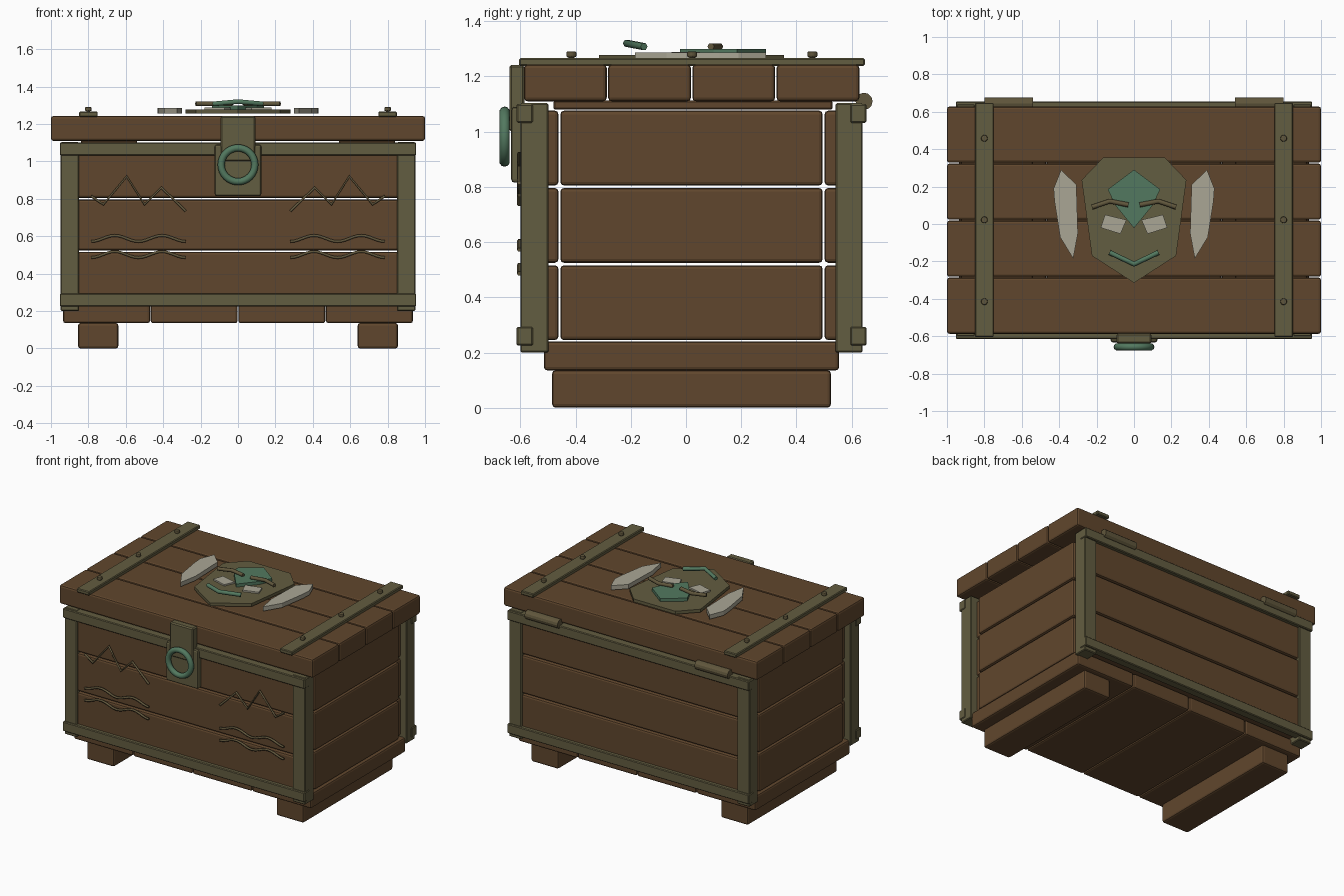
import bpy, bmesh, math
from mathutils import Vector

if "Cube" in bpy.data.objects:
    bpy.data.objects.remove(bpy.data.objects["Cube"])


def material(name, rgb):
    m = bpy.data.materials.new(name)
    m.diffuse_color = (*rgb, 1)
    m.use_nodes = True
    m.node_tree.nodes["Principled BSDF"].inputs["Base Color"].default_value = m.diffuse_color
    return m


WOOD = material("brown_wood", (0.118, 0.062, 0.026))
OLIVE = material("olive_metal", (0.124, 0.109, 0.052))
BRONZE = material("aged_bronze", (0.118, 0.094, 0.045))
TEAL = material("teal_patina", (0.085, 0.190, 0.115))
BONE = material("pale_bone", (0.40, 0.38, 0.30))


def finish(name, bm, mat, bevel=0.0, segs=2, smooth=False):
    bmesh.ops.recalc_face_normals(bm, faces=bm.faces)
    me = bpy.data.meshes.new(name)
    bm.to_mesh(me)
    bm.free()
    me.materials.append(mat)
    ob = bpy.data.objects.new(name, me)
    bpy.context.collection.objects.link(ob)
    if bevel:
        mod = ob.modifiers.new("soft_edges", 'BEVEL')
        mod.width, mod.segments = bevel, segs
    if smooth:
        me.polygons.foreach_set("use_smooth", [True] * len(me.polygons))
    return ob


def box(name, x, y, z, mat, bevel=0.005, segs=1):
    """Box from (low, high) ranges on each axis."""
    bm = bmesh.new()
    bmesh.ops.create_cube(bm, size=1)
    for v in bm.verts:
        v.co = [r[0] if c < 0 else r[1] for c, r in zip(v.co, (x, y, z))]
    return finish(name, bm, mat, bevel, segs)


def plank(name, x, y, z):
    return box(name, x, y, z, WOOD, 0.013, 2)


def flip(r, s):
    return r if s > 0 else (-r[1], -r[0])


def plate(name, pts, z0, z1, mat, bevel=0.0):
    """Flat polygon in the lid plane, given thickness."""
    bm = bmesh.new()
    f = bm.faces.new([bm.verts.new((px, py, z0)) for px, py in pts])
    ext = bmesh.ops.extrude_face_region(bm, geom=[f])
    for v in ext["geom"]:
        if isinstance(v, bmesh.types.BMVert):
            v.co.z = z1
    return finish(name, bm, mat, bevel, 1)


def cylinder(name, loc, r, length, mat, sides, axis='Z', bevel=0.0):
    bm = bmesh.new()
    bmesh.ops.create_cone(bm, cap_ends=True, segments=sides, radius1=r, radius2=r, depth=length)
    for v in bm.verts:
        c = v.co.copy()
        if axis == 'X':
            c = Vector((c.z, c.x, c.y))
        v.co = c + Vector(loc)
    return finish(name, bm, mat, bevel, 2)


def tube(name, pts, r, mat):
    """Thin rod along a polyline."""
    cu = bpy.data.curves.new(name, 'CURVE')
    cu.dimensions = '3D'
    cu.bevel_depth, cu.bevel_resolution, cu.use_fill_caps = r, 1, True
    sp = cu.splines.new('POLY')
    sp.points.add(len(pts) - 1)
    for p, co in zip(sp.points, pts):
        p.co = (*co, 1)
    cu.materials.append(mat)
    ob = bpy.data.objects.new(name, cu)
    bpy.context.collection.objects.link(ob)
    return ob


# Base: four floor planks on two skids
for i in range(4):
    x0 = -0.935 + i * 0.4685
    plank("floor_plank", (x0, x0 + 0.4645), (-0.515, 0.555), (0.135, 0.24))
for s in (-1, 1):
    plank("skid", flip((0.64, 0.855), s), (-0.485, 0.525), (0.0, 0.136))

# Walls: three courses of planks on each side
for i in range(3):
    z = (0.245 + i * 0.28, 0.516 + i * 0.28)
    plank("front_plank", (-0.9, 0.9), (-0.587, -0.462), z)
    plank("back_plank", (-0.9, 0.9), (0.502, 0.627), z)
    for s in (-1, 1):
        plank("side_plank", flip((0.82, 0.925), s), (-0.455, 0.495), z)

# Metal frame: corner posts with top and bottom rails
for name, post_y, rail_y in (("front", (-0.6, -0.498), (-0.614, -0.555)),
                             ("back", (0.542, 0.64), (0.595, 0.654))):
    for s in (-1, 1):
        box(name + "_post", flip((0.85, 0.948), s), post_y, (0.2, 1.103), OLIVE)
    for z in ((0.225, 0.293), (1.032, 1.1)):
        box(name + "_rail", (-0.953, 0.953), rail_y, z, OLIVE)

# Lid: four planks, battens below, straps with studs above
for i in range(4):
    y0 = -0.587 + i * 0.305
    plank("lid_plank", (-1, 1), (y0, y0 + 0.3), (1.11, 1.243))
for s in (-1, 1):
    box("lid_batten", flip((0.54, 0.84), s), (-0.48, 0.53), (1.08, 1.112), WOOD)
    box("lid_strap", flip((0.75, 0.85), s), (-0.605, 0.648), (1.238, 1.266), OLIVE)
    for y in (-0.415, 0.022, 0.458):
        cylinder("stud_neck", (0.8 * s, y, 1.268), 0.01, 0.02, BRONZE, 8)
        cylinder("stud_head", (0.8 * s, y, 1.28), 0.019, 0.022, BRONZE, 8, bevel=0.006)
    cylinder("hinge_barrel", (0.67 * s, 0.645, 1.11), 0.031, 0.26, BRONZE, 12, 'X')

# Latch: hasp, lock plate and pull ring
box("hasp", (-0.093, 0.093), (-0.64, -0.585), (1.0, 1.242), OLIVE, 0.008)
box("lock_plate", (-0.125, 0.125), (-0.633, -0.585), (0.815, 1.09), OLIVE, 0.012, 2)
bm = bmesh.new()
N, M, R, r = 32, 10, 0.09, 0.019
rings = []
for i in range(N):
    a = 2 * math.pi * i / N
    rings.append([])
    for j in range(M):
        b = 2 * math.pi * j / M
        d = R + r * math.cos(b)
        rings[-1].append(bm.verts.new((d * math.cos(a), -0.657 + r * math.sin(b),
                                       0.982 + d * math.sin(a))))
for i in range(N):
    p, q = rings[i], rings[(i + 1) % N]
    for j in range(M):
        k = (j + 1) % M
        bm.faces.new((p[j], q[j], q[k], p[k]))
finish("pull_ring", bm, TEAL, smooth=True)

# Front ornament: mountain zigzags above paired waves
zigzag = [(0.28, 0.735), (0.41, 0.86), (0.5, 0.77), (0.595, 0.92), (0.72, 0.77), (0.785, 0.815)]
for s in (-1, 1):
    tube("mountain_line", [(x * s, -0.604, z) for x, z in zigzag], 0.008, BRONZE)
    for zc in (0.588, 0.502):
        wave = []
        for i in range(25):
            t = i / 24
            wave.append((s * (0.28 + 0.505 * t), -0.604,
                         zc - 0.016 * math.cos(4 * math.pi * t)))
        tube("wave_line", wave, 0.008, BRONZE)

# Lid mask: face plate, side plumes, nose, eyes, brows and mouth
half = [(0.165, 0.355), (0.28, 0.235), (0.225, -0.17)]
face = half + [(0, -0.315)] + [(-x, y) for x, y in reversed(half)]
plate("mask_face", face, 1.256, 1.278, OLIVE)
nose = [(0, 0.29), (0.14, 0.185), (0.1, 0.10), (0, -0.022),
        (-0.1, 0.10), (-0.14, 0.185)]
plate("mask_nose", nose, 1.276, 1.3, TEAL)
plume = [(0.39, 0.29), (0.43, 0.19), (0.425, 0.12), (0.395, -0.07),
         (0.325, -0.185), (0.3, -0.05), (0.308, 0.21)]
eye = [(0.04, 0.022), (0.155, 0.05), (0.178, -0.02), (0.072, -0.053)]
brow = [(0.03, 0.102), (0.13, 0.122), (0.225, 0.09)]
for s in (-1, 1):
    plate("mask_plume", [(x * s, y) for x, y in plume], 1.256, 1.287, BONE)
    plate("mask_eye", [(x * s, y) for x, y in eye], 1.276, 1.289, BONE)
    tube("mask_brow", [(x * s, y, 1.308) for x, y in brow], 0.013, BRONZE)
tube("mask_mouth", [(-0.13, -0.152, 1.308), (0, -0.215, 1.32), (0.13, -0.152, 1.308)], 0.014, TEAL)
